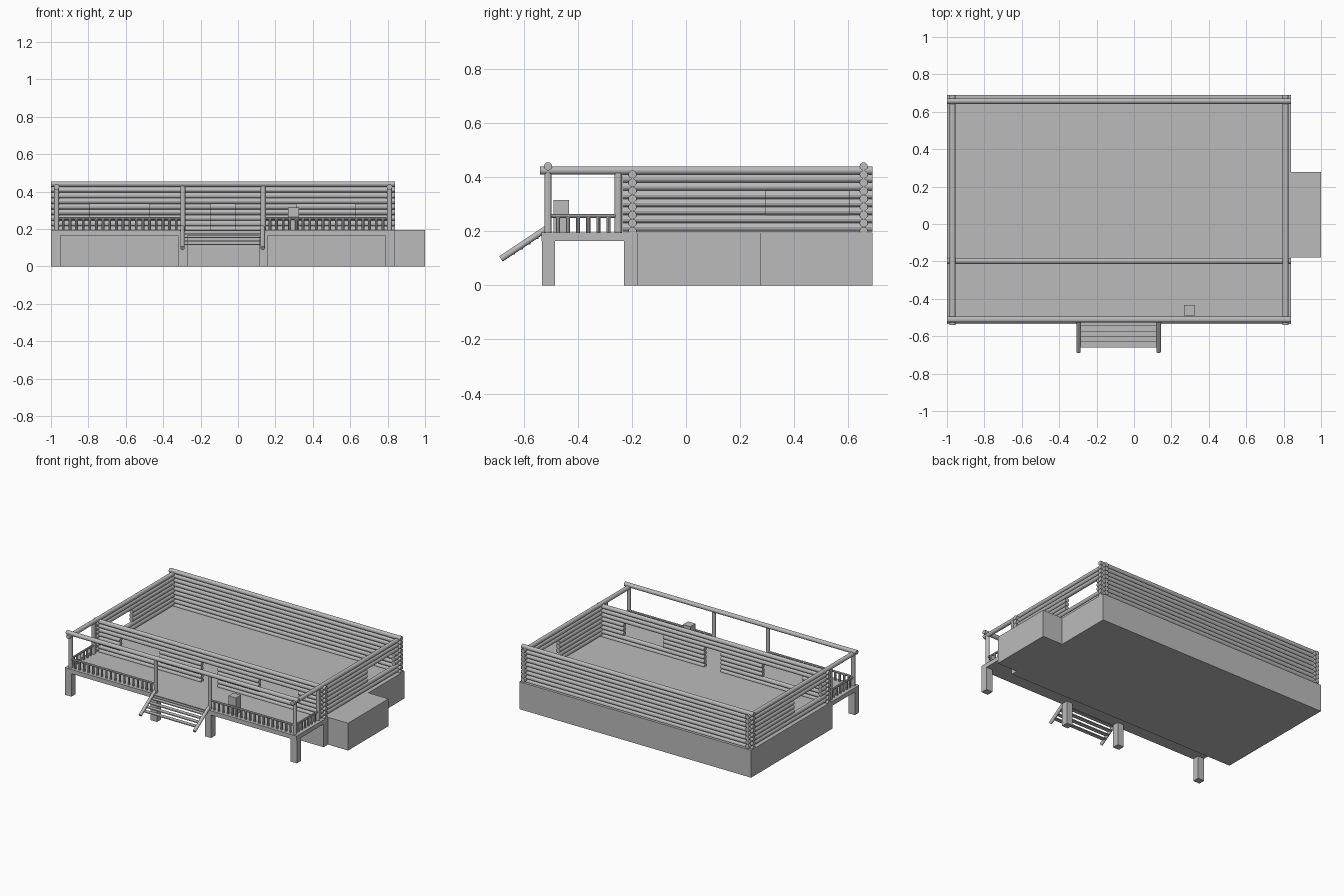
import bpy, bmesh, math
from mathutils import Vector, Matrix

if "Cube" in bpy.data.objects:
    bpy.data.objects.remove(bpy.data.objects["Cube"])

grey = bpy.data.materials.new("plain grey")
grey.diffuse_color = (0.5, 0.5, 0.5, 1)
grey.use_nodes = True
grey.node_tree.nodes["Principled BSDF"].inputs["Base Color"].default_value = grey.diffuse_color


def finish(bm, name):
    me = bpy.data.meshes.new(name)
    bm.to_mesh(me)
    bm.free()
    me.materials.append(grey)
    ob = bpy.data.objects.new(name, me)
    bpy.context.scene.collection.objects.link(ob)
    return ob


def add_box(bm, x0, x1, y0, y1, z0, z1):
    m = Matrix.Translation(((x0 + x1) / 2, (y0 + y1) / 2, (z0 + z1) / 2))
    m = m @ Matrix.Diagonal((x1 - x0, y1 - y0, z1 - z0, 1))
    bmesh.ops.create_cube(bm, size=1, matrix=m)


def add_log(bm, a, b, r=0.0153, sides=12):
    a, b = Vector(a), Vector(b)
    d = b - a
    m = Matrix.Translation((a + b) / 2) @ d.to_track_quat('Z', 'Y').to_matrix().to_4x4()
    bmesh.ops.create_cone(bm, cap_ends=True, segments=sides, radius1=r, radius2=r,
                          depth=d.length, matrix=m)


def box(name, *dims):
    bm = bmesh.new()
    add_box(bm, *dims)
    return finish(bm, name)


def log_wall(name, axis, pos, start, end, z0, count, openings=()):
    """Stack of logs; each opening is (start, end, z low, z high)."""
    bm = bmesh.new()
    for i in range(count):
        z = z0 + 0.03 * i
        t = start
        cuts = sorted(o for o in openings if o[2] < z < o[3])
        for s, e in [(c[0], c[1]) for c in cuts] + [(end, end)]:
            if axis == 'x':
                add_log(bm, (t, pos, z), (s, pos, z))
            else:
                add_log(bm, (pos, t, z), (pos, s, z))
            t = e
    return finish(bm, name)


XL, XR = -1.0, 0.84          # house ends
SL, SR = -0.97, 0.81         # side wall centre lines
FRONT, WALL, BACK = -0.51, -0.198, 0.657
FLOOR = 0.196

# base, side block and porch deck
box("foundation", XL, XR, -0.23, 0.69, 0, FLOOR)
box("side_block", XR, 1.0, -0.18, 0.278, 0, FLOOR)
box("porch_deck", XL, XR, -0.535, -0.23, 0.165, FLOOR)
bm = bmesh.new()
for x0, x1 in ((-1.0, -0.948), (-0.32, -0.27), (0.112, 0.16), (0.788, 0.84)):
    add_box(bm, x0, x1, -0.533, -0.485, 0, 0.165)
finish(bm, "deck_piers")

# log walls with window and door openings
log_wall("front_wall", 'x', WALL, XL, XR, 0.20, 8,
         [(-0.79, -0.475, 0.25, 0.345), (-0.145, -0.015, 0.19, 0.345),
          (0.312, 0.625, 0.25, 0.345)])
log_wall("back_wall", 'x', BACK, XL, XR, 0.20, 9)
log_wall("left_wall", 'y', SL, -0.235, 0.69, 0.215, 7, [(-0.135, 0.175, 0.255, 0.35)])
log_wall("right_wall", 'y', SR, -0.235, 0.69, 0.215, 7, [(0.293, 0.605, 0.255, 0.35)])

# top beams reaching over the porch
log_wall("left_top_beam", 'y', SL, -0.54, 0.69, 0.425, 1)
log_wall("right_top_beam", 'y', SR, -0.54, 0.69, 0.425, 1)
log_wall("porch_top_beam", 'x', FRONT, XL, XR, 0.44, 1)

# porch posts
bm = bmesh.new()
for x in (SL, -0.295, 0.135, SR):
    add_log(bm, (x, FRONT, FLOOR), (x, FRONT, 0.43), 0.0135)
for x in (SL, SR):
    add_log(bm, (x, -0.25, FLOOR), (x, -0.25, 0.415), 0.0135)
finish(bm, "porch_posts")

# railings with balusters
rails, bal = bmesh.new(), bmesh.new()
for a, b in (((SL, FRONT), (-0.295, FRONT)), ((0.135, FRONT), (SR, FRONT)),
             ((SL, FRONT), (SL, -0.25)), ((SR, FRONT), (SR, -0.25))):
    a, b = Vector((*a, 0)), Vector((*b, 0))
    up = Vector((0, 0, 0.257))
    add_log(rails, a + up, b + up, 0.0075, 8)
    n = round((b - a).length / 0.036)
    for i in range(1, n):
        p = a.lerp(b, i / n)
        add_log(bal, p + Vector((0, 0, FLOOR)), p + up, 0.0075, 8)
finish(rails, "porch_rails")
finish(bal, "balusters")

# stairs
bm = bmesh.new()
for x in (-0.297, 0.132):
    add_log(bm, (x, -0.505, 0.217), (x, -0.684, 0.098), 0.0115)
finish(bm, "stair_stringers")
bm = bmesh.new()
for i in range(5):
    y = -0.532 - i * 0.0285
    z = 0.196 - i * 0.019
    add_box(bm, -0.297, 0.132, y - 0.0145, y + 0.0145, z - 0.006, z)
finish(bm, "stair_treads")

# small box standing on the porch
box("porch_box", 0.268, 0.327, -0.49, -0.432, FLOOR, 0.315)
